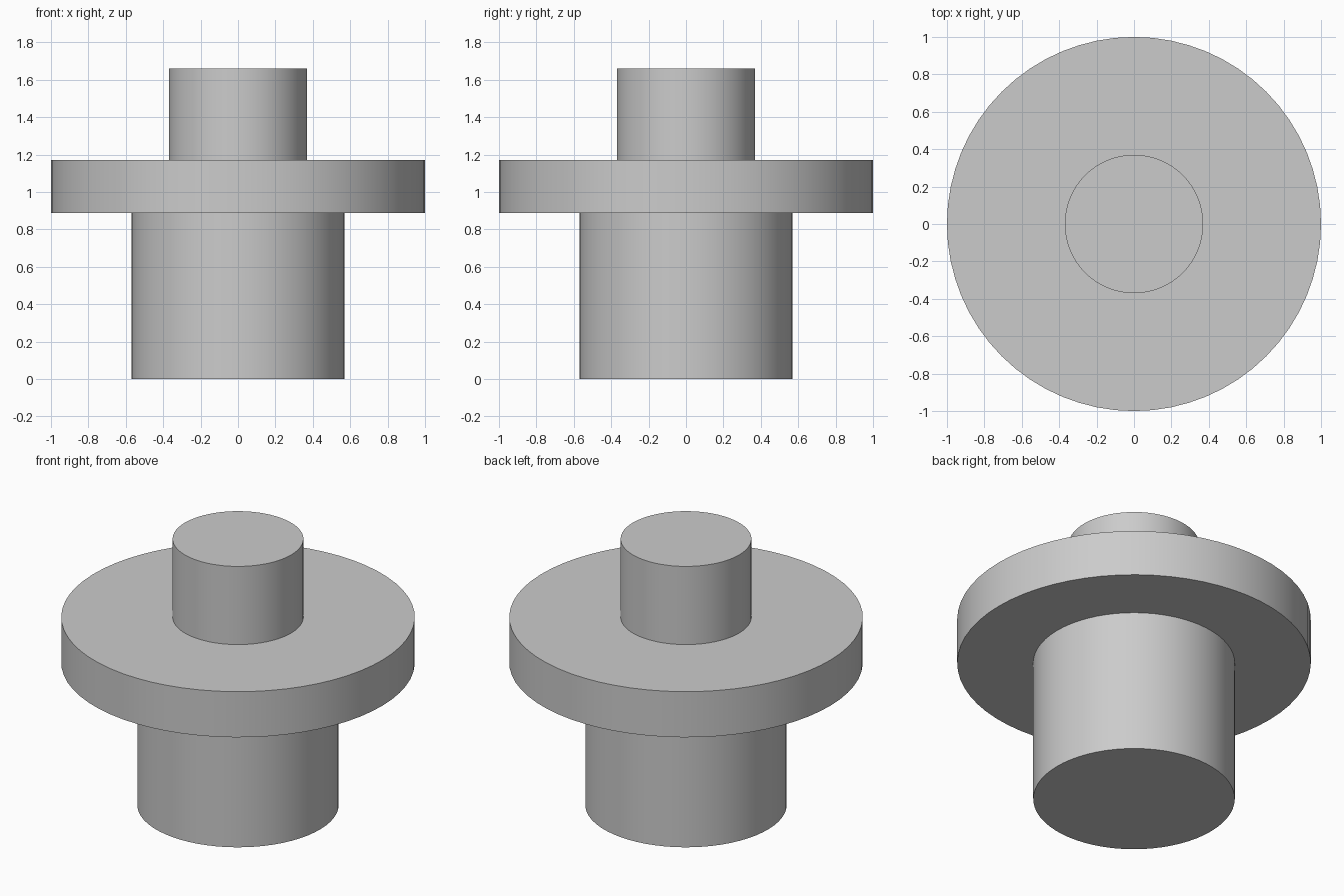
import bpy
import bmesh
import math

cube = bpy.data.objects.get("Cube")
if cube:
    bpy.data.objects.remove(cube, do_unlink=True)

SIDES = 64

# Single grey finish
grey = bpy.data.materials.new("plain_grey")
grey.use_nodes = True
colour = (0.6, 0.6, 0.6, 1.0)
grey.diffuse_color = colour
grey.node_tree.nodes["Principled BSDF"].inputs["Base Color"].default_value = colour


def lathe(name, profile):
    """Revolve a (radius, height) outline about z, with flat end caps."""
    mesh = bpy.data.meshes.new(name)
    bm = bmesh.new()
    rings = []
    for radius, z in profile:
        angles = [math.tau * i / SIDES for i in range(SIDES)]
        rings.append([bm.verts.new((radius * math.cos(a), radius * math.sin(a), z))
                      for a in angles])
    for low, high in zip(rings, rings[1:]):
        for i in range(SIDES):
            j = (i + 1) % SIDES
            bm.faces.new((low[i], low[j], high[j], high[i]))
    bm.faces.new(rings[0][::-1])
    bm.faces.new(rings[-1])
    bmesh.ops.recalc_face_normals(bm, faces=bm.faces)
    bm.to_mesh(mesh)
    bm.free()
    mesh.materials.append(grey)
    obj = bpy.data.objects.new(name, mesh)
    bpy.context.collection.objects.link(obj)
    return obj


# Lower shaft, wide flange and upper pin as one turned solid
shaft_r, flange_r, pin_r = 0.57, 1.0, 0.37
flange_bottom, flange_top, pin_top = 0.887, 1.172, 1.66
body = lathe("flanged_shaft", [
    (shaft_r, 0), (shaft_r, flange_bottom),
    (flange_r, flange_bottom), (flange_r, flange_top),
    (pin_r, flange_top), (pin_r, pin_top),
])

# Smooth walls, crisp rims
bpy.ops.object.select_all(action='DESELECT')
body.select_set(True)
bpy.context.view_layer.objects.active = body
bpy.ops.object.shade_smooth_by_angle(angle=math.radians(30))
